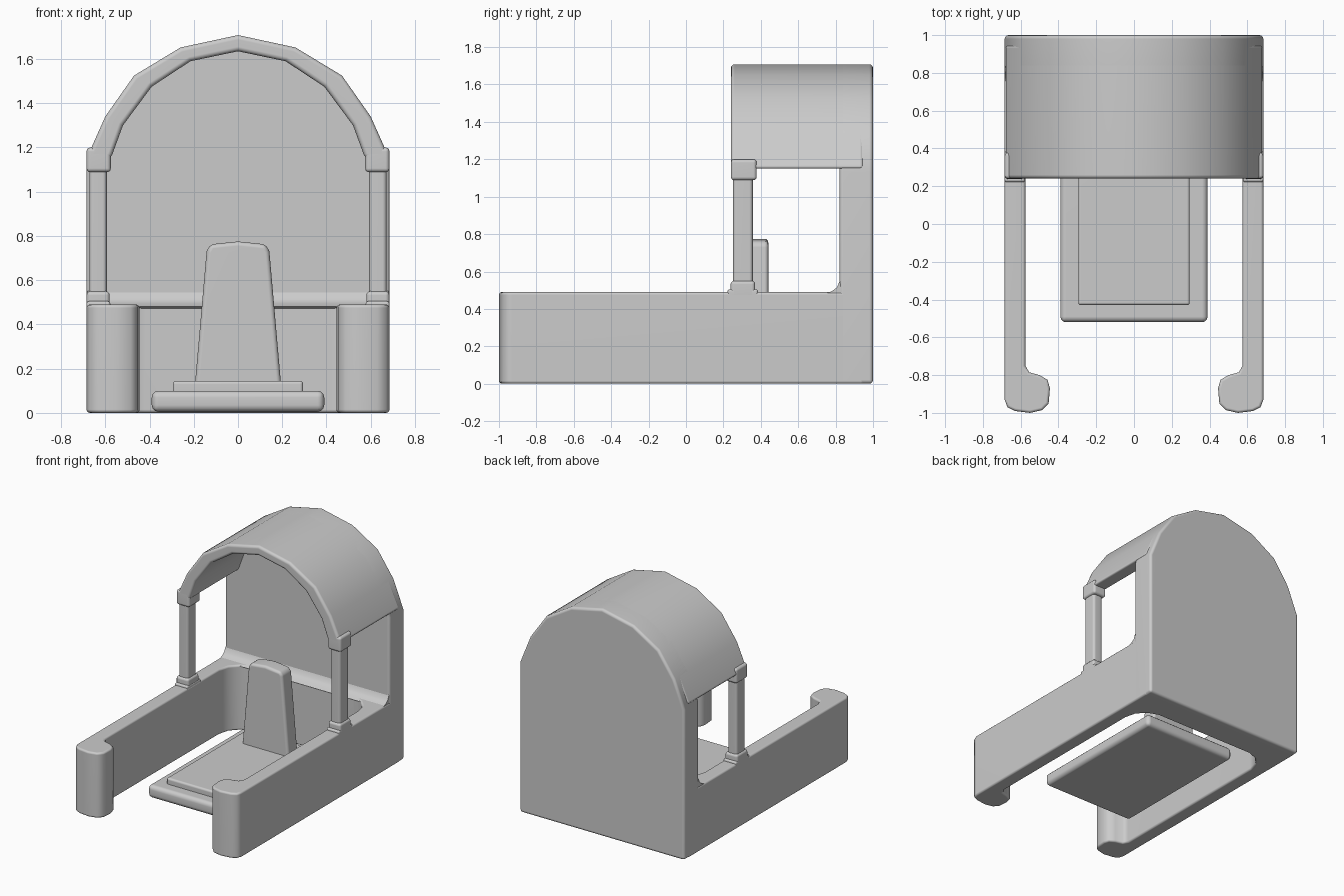
import bpy, bmesh
from math import radians
from mathutils import Vector

if "Cube" in bpy.data.objects:
    bpy.data.objects.remove(bpy.data.objects["Cube"])


def prism(name, pts, axis, lo, hi, bevel=0.02, segs=3, taper=None):
    """Extrude a 2D outline along an axis and round its sharp edges."""
    def place(a, b, c):
        return {'X': (c, a, b), 'Y': (a, c, b), 'Z': (a, b, c)}[axis]
    bm = bmesh.new()
    face = bm.faces.new([bm.verts.new(place(a, b, lo)) for a, b in pts])
    res = bmesh.ops.extrude_face_region(bm, geom=[face])
    verts = [g for g in res['geom'] if isinstance(g, bmesh.types.BMVert)]
    shift = Vector(place(0, 0, hi - lo))
    bmesh.ops.translate(bm, verts=verts, vec=shift)
    bmesh.ops.recalc_face_normals(bm, faces=bm.faces)
    if bevel:
        sharp = [e for e in bm.edges if e.calc_face_angle(0) > radians(50)]
        bmesh.ops.bevel(bm, geom=sharp, offset=bevel, segments=segs,
                        profile=0.5, affect='EDGES', clamp_overlap=True)
    me = bpy.data.meshes.new(name)
    bm.to_mesh(me)
    bm.free()
    for p in me.polygons:
        p.use_smooth = True
    me.set_sharp_from_angle(angle=radians(45))
    ob = bpy.data.objects.new(name, me)
    bpy.context.collection.objects.link(ob)
    mod = ob.modifiers.new("even_shading", 'WEIGHTED_NORMAL')
    mod.keep_sharp = True
    return ob


def rect(x0, x1, y0, y1):
    return [(x0, y0), (x1, y0), (x1, y1), (x0, y1)]


def mirrored(half):
    """Continue a right-hand outline with its mirror image on the left."""
    return half + [(-x, y) for x, y in reversed(half) if x > 1e-6]


# Faceted arch outlines, from the right springing to the crown
outer = [(0.685, 1.13), (0.60, 1.34), (0.47, 1.525), (0.26, 1.652), (0, 1.708)]
inner = [(0.575, 1.15), (0.52, 1.30), (0.39, 1.475), (0.215, 1.59), (0, 1.635)]

# Back wall
prism("back_wall", mirrored([(0.685, 0.0)] + outer), 'Y', 0.82, 1.0)

# Arched roof
arch_out = mirrored([(0.685, 1.15), (0.675, 1.16)] + outer[1:])
arch_out = mirrored([(0.685, 1.15)] + outer[1:])
arch_in = mirrored(inner)
prism("arched_roof", arch_out + arch_in[::-1], 'Y', 0.24, 0.95)

# Low surrounding wall with hooked front ends, drawn in plan
half_wall = [(0.685, 0.95), (0.685, -0.93), (0.67, -0.97), (0.63, -0.99),
             (0.55, -1.0), (0.485, -0.985), (0.452, -0.95), (0.445, -0.87),
             (0.458, -0.825), (0.50, -0.80), (0.555, -0.785), (0.575, -0.75),
             (0.575, 0.60), (0.555, 0.68), (0.50, 0.74), (0.42, 0.77)]
prism("low_wall", mirrored(half_wall), 'Z', 0.0, 0.49, 0.015)

# Cove where the low wall meets the back wall
prism("wall_cove", [(0.74, 0.48), (0.78, 0.495), (0.807, 0.515),
                    (0.822, 0.55), (0.84, 0.45)], 'X', -0.68, 0.68, 0)

# Posts with collars, both sides
for side, s in (("right", 1), ("left", -1)):
    def span(a, b):
        return sorted((s * a, s * b))
    prism(side + "_post", rect(*span(0.593, 0.672), 0.252, 0.357),
          'Z', 0.45, 1.13, 0.018)
    prism(side + "_top_collar", rect(*span(0.575, 0.685), 0.24, 0.378),
          'Z', 1.088, 1.20, 0.018)
    prism(side + "_bottom_collar", rect(*span(0.58, 0.685), 0.238, 0.37),
          'Z', 0.45, 0.55, 0.018)
    prism(side + "_collar_skirt", rect(*span(0.577, 0.685), 0.222, 0.385),
          'Z', 0.45, 0.505, 0.012)

# Seat: base slab, cushion step and tapered backrest
prism("seat_base", rect(-0.39, 0.39, -0.52, 0.62), 'Z', 0.005, 0.10, 0.03)
prism("seat_cushion", rect(-0.295, 0.295, -0.43, 0.53), 'Z', 0.07, 0.145, 0.015)
prism("seat_back", mirrored([(0.197, 0.10), (0.142, 0.73), (0.125, 0.762), (0, 0.775)]),
      'Y', 0.32, 0.44, 0.02)
